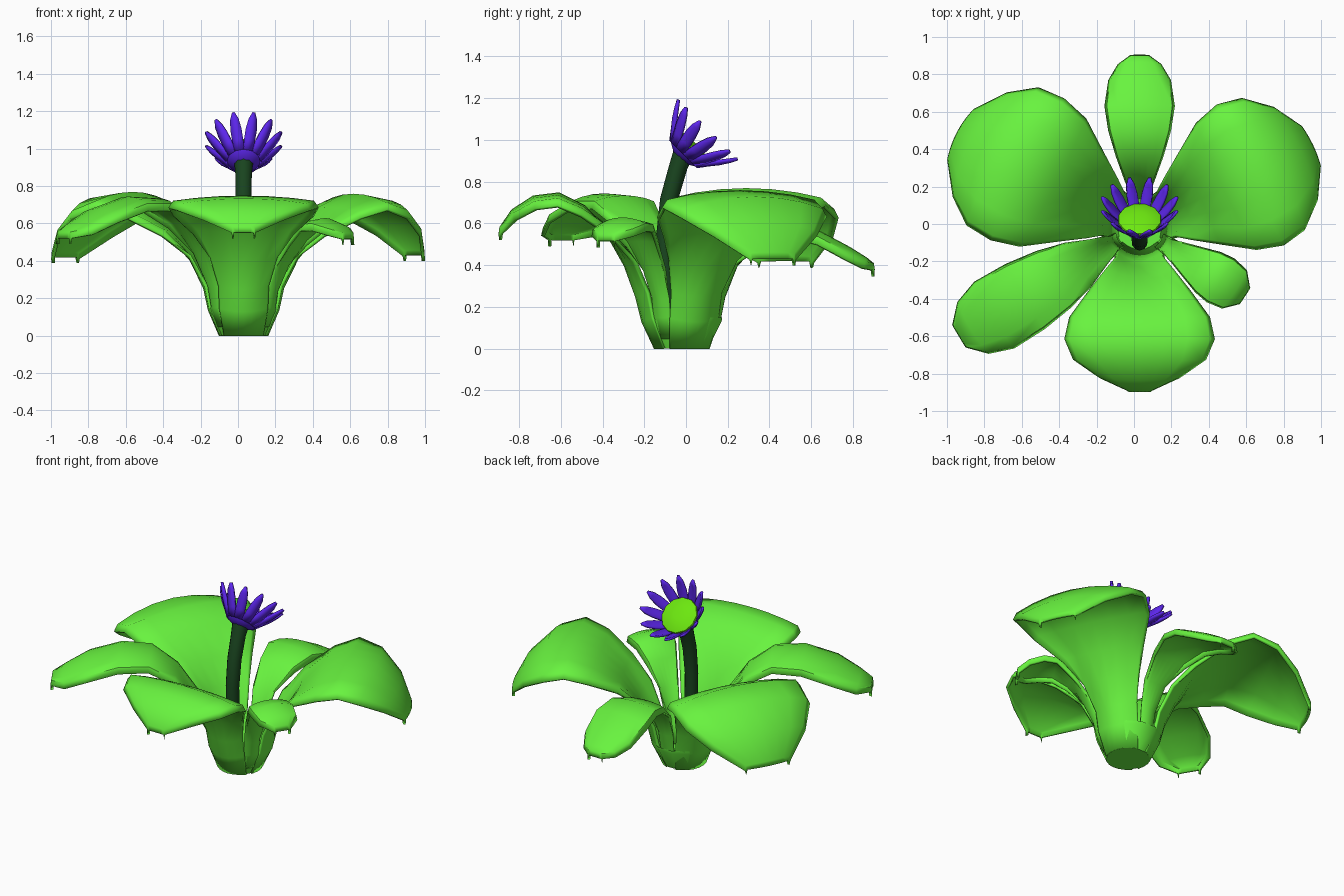
import bpy, bmesh
from math import radians, sin, cos, pi
from mathutils import Vector, Matrix

if "Cube" in bpy.data.objects:
    bpy.data.objects.remove(bpy.data.objects["Cube"])

CX, CY = 0.03, -0.02   # plant axis


def material(name, rgb):
    m = bpy.data.materials.new(name)
    m.diffuse_color = (*rgb, 1)
    m.use_nodes = True
    m.node_tree.nodes["Principled BSDF"].inputs["Base Color"].default_value = m.diffuse_color
    return m


LEAF = material("leaf_green", (0.14, 0.9, 0.05))
STEM = material("stem_green", (0.01, 0.06, 0.014))
PETAL = material("petal_purple", (0.11, 0.02, 0.85))
DISC = material("disc_green", (0.15, 0.8, 0.005))


def finish(name, bm, mat, thick=0, angle=50):
    bmesh.ops.recalc_face_normals(bm, faces=bm.faces)
    me = bpy.data.meshes.new(name)
    bm.to_mesh(me)
    bm.free()
    me.materials.append(mat)
    ob = bpy.data.objects.new(name, me)
    bpy.context.collection.objects.link(ob)
    if thick:
        s = ob.modifiers.new("thickness", 'SOLIDIFY')
        s.thickness, s.offset = thick, 0
    bpy.ops.object.select_all(action='DESELECT')
    ob.select_set(True)
    bpy.context.view_layer.objects.active = ob
    bpy.ops.object.shade_smooth_by_angle(angle=radians(angle))
    return ob


def blade(bm, angle, sections, params, mat=Matrix(), lip=0):
    """Loft (radius, height, half width, droop) sections outward; lip folds the rim down."""
    out = Vector((cos(angle), sin(angle), 0))
    side = Vector((-sin(angle), cos(angle), 0))
    pts = [out * s[0] + Vector((0, 0, s[1])) for s in sections]
    rows = []
    for i, (r, z, w, droop) in enumerate(sections):
        tan = (pts[min(i + 1, len(pts) - 1)] - pts[max(i - 1, 0)]).normalized()
        nor = tan.cross(side)
        if i == 0:
            nor = -out          # keep the base ring level
        row = []
        for s in params:
            p = pts[i] + side * w * s - nor * droop * s * s
            if r > .33 and abs(s) == 1:
                p.z -= lip
            row.append(bm.verts.new(mat @ p))
        rows.append(row)
    for a, b in zip(rows, rows[1:]):
        for k in range(len(params) - 1):
            bm.faces.new((a[k], a[k + 1], b[k + 1], b[k]))


def lathe(name, profile, n, mat, color, caps=(True, True)):
    """Rings of (radius, height, y shift)."""
    bm = bmesh.new()
    rings = [[bm.verts.new(mat @ Vector((r * cos(2 * pi * (k + .5) / n), r * sin(2 * pi * (k + .5) / n) + dy, z)))
              for k in range(n)] for r, z, dy in profile]
    for a, b in zip(rings, rings[1:]):
        for k in range(n):
            bm.faces.new((a[k], a[(k + 1) % n], b[(k + 1) % n], b[k]))
    if caps[0]:
        bm.faces.new(rings[0][::-1])
    if caps[1]:
        bm.faces.new(rings[-1])
    return finish(name, bm, color)


axis = Matrix.Translation((CX, CY, 0))

# Leaves: direction and (radius, height, half width, droop) sections
root = [(.125, .002, .1, -.045), (.185, .13, .125, -.055)]
big = root + [(.215, .25, .13, -.06), (.28, .4, .18, -.055), (.37, .55, .26, -.02),
              (.5, .68, .37, .03), (.65, .75, .41, .05), (.82, .72, .385, .07), (.95, .59, .27, .04),
              (1.015, .46, .12, .01)]
back_left = big[:5] + [(.51, .69, .38, .03), (.67, .76, .42, .05), (.86, .735, .41, .09), (1.01, .6, .31, .07),
                       (1.09, .45, .15, .02)]
small = [(.14, .05, .045, -.01), (.18, .15, .045, -.015)]
leaves = {
    "back_right_leaf": (25.5, big),
    "back_left_leaf": (152.5, back_left),
    "front_leaf": (-90, root + [(.215, .25, .13, -.06), (.27, .4, .18, -.05), (.36, .56, .27, -.02),
                                (.47, .68, .37, .02), (.59, .74, .395, .03), (.71, .725, .35, .03),
                                (.81, .66, .21, .02), (.865, .58, .06, 0)]),
    "back_leaf": (90, small + [(.2, .25, .05, -.02), (.26, .4, .075, -.01), (.38, .53, .12, .01),
                               (.52, .58, .16, .02), (.66, .555, .18, .03), (.8, .48, .16, .03),
                               (.88, .43, .11, .02), (.912, .405, .05, 0)]),
    "front_left_leaf": (211, small + [(.2, .26, .055, -.02), (.28, .44, .08, -.02), (.38, .61, .13, .01),
                                      (.53, .725, .17, .03), (.72, .735, .195, .04), (.92, .67, .2, .04),
                                      (1.05, .595, .155, .03), (1.115, .55, .07, 0)]),
    "front_right_leaf": (-33, small + [(.2, .24, .045, -.02), (.26, .37, .06, -.02), (.34, .52, .09, .01),
                                       (.43, .605, .12, .02), (.52, .62, .13, .03), (.61, .585, .115, .02),
                                       (.66, .545, .05, 0)]),
}
for name, (deg, sections) in leaves.items():
    r, z, w, d = sections[-1]
    bm = bmesh.new()
    blade(bm, radians(deg), sections + [(r + .004, z - .03, w * .95, d)],
          (-1, -.94, -.65, -.33, 0, .33, .65, .94, 1), axis, .03)
    finish(name, bm, LEAF, .018)

# Closed cup joining the leaf bases
lathe("leaf_cup", [(.13, 0, 0), (.187, .13, .01), (.19, .15, .01)], 12, axis, LEAF, (True, False))

# Flower stalk
lathe("flower_stem", [(.035, .02, -.06), (.04, .3, -.075), (.042, .55, -.08), (.044, .72, -.06),
                      (.046, .86, -.02), (.055, .95, .015)], 10, axis, STEM)

# Flower head, tilted toward the back
head = Matrix.Translation((CX, -.025, .92)) @ Matrix.Rotation(radians(-45), 4, 'X')
lathe("flower_cup", [(.04, -.01, 0), (.085, .015, 0), (.12, .06, 0)], 12, head, PETAL, (True, False))
lathe("flower_disc", [(.12, .058, 0), (.115, .075, 0), (.08, .09, 0), (.03, .095, 0)], 12, head, DISC)

# Ring of narrow petals
bm = bmesh.new()
for k in range(12):
    blade(bm, 2 * pi * (k + .5) / 12,
          [(.085, .02, .026, 0), (.125, .065, .029, -.005), (.16, .105, .029, -.008),
           (.19, .15, .022, -.005), (.207, .185, .006, 0)], (-1, 0, 1), head)
finish("flower_petals", bm, PETAL, .014)
